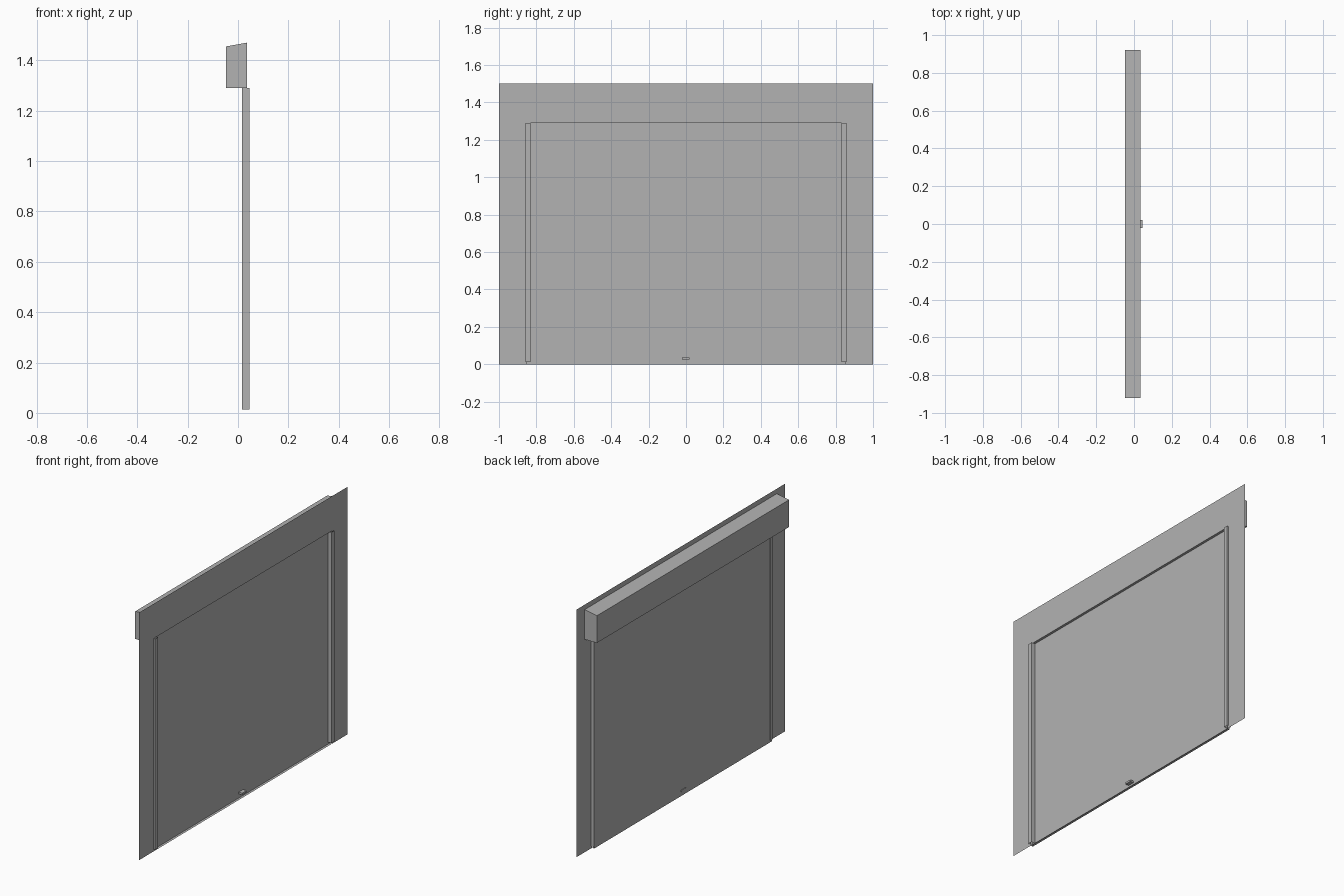
import bpy, bmesh

cube = bpy.data.objects.get("Cube")
if cube:
    bpy.data.objects.remove(cube, do_unlink=True)

# One plain grey for every part
grey = bpy.data.materials.new("plain_grey")
grey.use_nodes = True
grey.diffuse_color = (0.45, 0.45, 0.45, 1)
bsdf = grey.node_tree.nodes["Principled BSDF"]
bsdf.inputs["Base Color"].default_value = grey.diffuse_color
bsdf.inputs["Roughness"].default_value = 0.8

WALL_X, DOOR_X = 0.035, 0.02
OPEN_Y, OPEN_Z = 0.85, 1.29


def finish(name, bm):
    mesh = bpy.data.meshes.new(name)
    bm.to_mesh(mesh)
    bm.free()
    mesh.materials.append(grey)
    obj = bpy.data.objects.new(name, mesh)
    bpy.context.collection.objects.link(obj)
    return obj


def sheet(bm, points):
    return bm.faces.new([bm.verts.new(p) for p in points])


def prism(name, profile, axis, start, end, caps=True):
    """Extrude a closed profile along y (profile in x, z) or z (profile in x, y)."""
    def place(p, t):
        return (p[0], t, p[1]) if axis == "y" else (p[0], p[1], t)
    bm = bmesh.new()
    low = [bm.verts.new(place(p, start)) for p in profile]
    high = [bm.verts.new(place(p, end)) for p in profile]
    for i in range(len(profile)):
        j = (i + 1) % len(profile)
        bm.faces.new((low[i], low[j], high[j], high[i]))
    if caps:
        bm.faces.new(low[::-1])
        bm.faces.new(high)
    bmesh.ops.recalc_face_normals(bm, faces=bm.faces)
    return finish(name, bm)


def rectangle(u0, u1, v0, v1):
    return [(u0, v0), (u1, v0), (u1, v1), (u0, v1)]


# Thin wall around the door opening
bm = bmesh.new()
for y0, y1, z0, z1 in ((-1, -OPEN_Y, 0, 1.5), (OPEN_Y, 1, 0, 1.5),
                       (-OPEN_Y, OPEN_Y, OPEN_Z, 1.5)):
    sheet(bm, [(WALL_X, y, z) for y, z in rectangle(y0, y1, z0, z1)])
finish("wall", bm)

# Recessed door curtain and the sill below it
bm = bmesh.new()
sheet(bm, [(DOOR_X, y, z) for y, z in rectangle(-OPEN_Y, OPEN_Y, 0, OPEN_Z)])
finish("door_curtain", bm)
bm = bmesh.new()
sheet(bm, [(x, y, 0) for x, y in rectangle(DOOR_X, WALL_X, -OPEN_Y, OPEN_Y)])
finish("door_sill", bm)

# Open-ended guide rails on both sides
for side, name in ((1, "left_guide_rail"), (-1, "right_guide_rail")):
    y0, y1 = sorted((side * 0.831, side * 0.858))
    prism(name, rectangle(0.016, 0.045, y0, y1), "z", 0.013, OPEN_Z, caps=False)

# Roller housing with a sloping lid
prism("roller_housing", [(-0.047, OPEN_Z), (WALL_X, OPEN_Z), (WALL_X, 1.47), (-0.047, 1.455)],
      "y", -0.92, 0.92)

# Small handle through the bottom of the curtain
prism("door_handle", rectangle(0.016, 0.044, 0.025, 0.036), "y", -0.022, 0.02)
